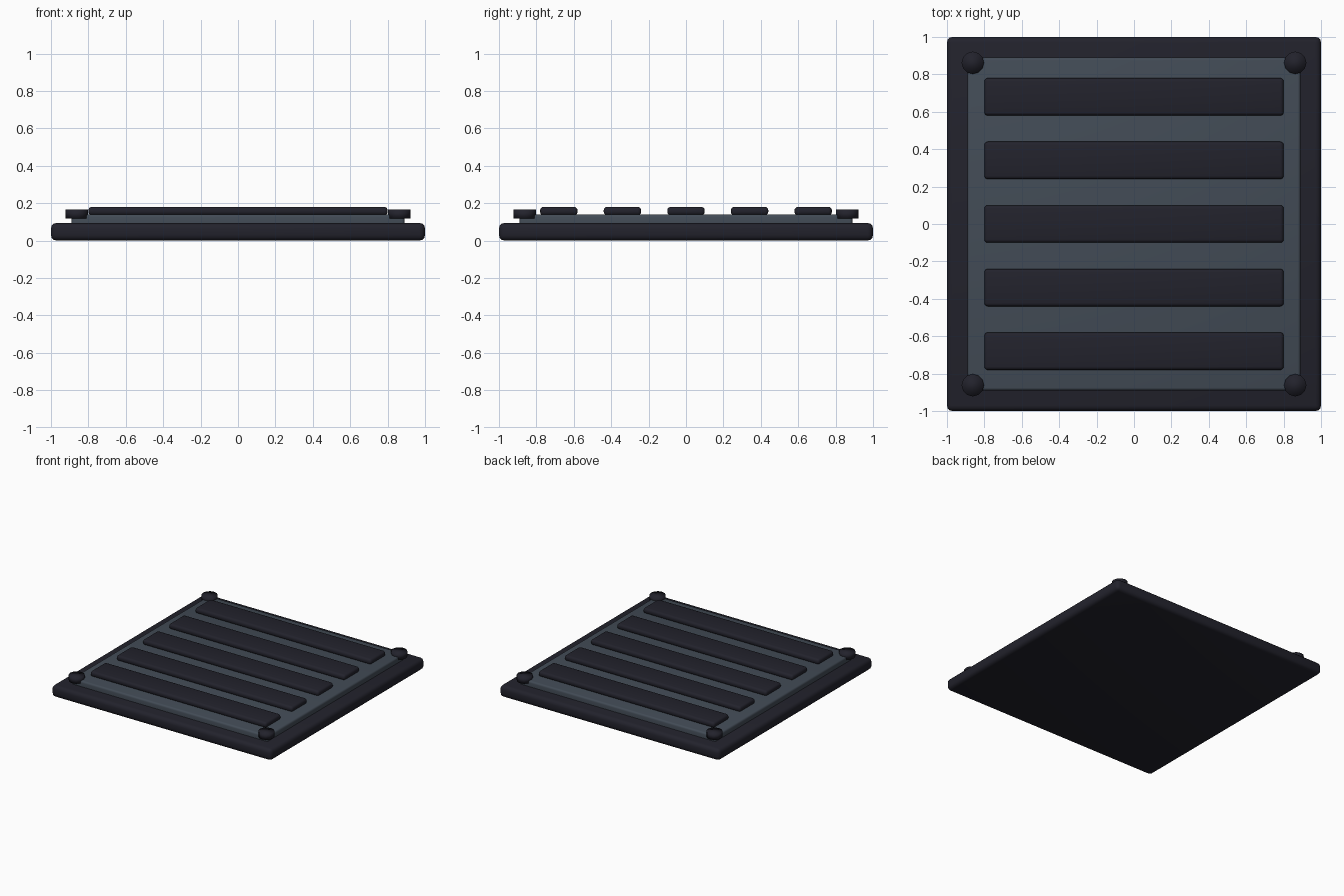
import bpy
import math

cube = bpy.data.objects.get("Cube")
if cube:
    bpy.data.objects.remove(cube, do_unlink=True)


def material(name, colour):
    m = bpy.data.materials.new(name)
    m.use_nodes = True
    m.diffuse_color = (*colour, 1)
    m.node_tree.nodes["Principled BSDF"].inputs["Base Color"].default_value = (*colour, 1)
    return m


dark = material("dark charcoal", (0.016, 0.016, 0.025))
slate = material("slate grey", (0.055, 0.071, 0.093))


def block(name, size, y, bottom, top, bevel, mat):
    """Rounded box centred on x, spanning bottom to top."""
    bpy.ops.mesh.primitive_cube_add(size=1, location=(0, y, (bottom + top) / 2))
    ob = bpy.context.object
    ob.name = name
    ob.scale = (*size, top - bottom)
    bpy.ops.object.transform_apply(location=False, rotation=False, scale=True)
    ob.data.materials.append(mat)
    mod = ob.modifiers.new("rounded edges", 'BEVEL')
    mod.width = bevel
    mod.segments = 3
    bpy.ops.object.modifier_apply(modifier=mod.name)
    bpy.ops.object.shade_smooth_by_angle(angle=math.radians(35))


# Base slab and raised panel
block("base", (2, 2), 0, 0, 0.094, 0.03, dark)
block("panel", (1.78, 1.78), 0, 0.05, 0.14, 0.015, slate)

# Five slats across the panel
for i in range(5):
    block(f"slat_{i + 1}", (1.6, 0.2), (i - 2) * 0.34, 0.135, 0.18, 0.018, dark)

# Corner bolts
for side, sx in (("left", 1), ("right", -1)):
    for end, sy in (("front", -1), ("back", 1)):
        bpy.ops.mesh.primitive_cylinder_add(vertices=12, radius=0.06, depth=0.047,
                                            location=(sx * 0.862, sy * 0.862, 0.1415))
        bolt = bpy.context.object
        bolt.name = f"{end}_{side}_bolt"
        bolt.data.materials.append(dark)
        bpy.ops.object.shade_smooth()
